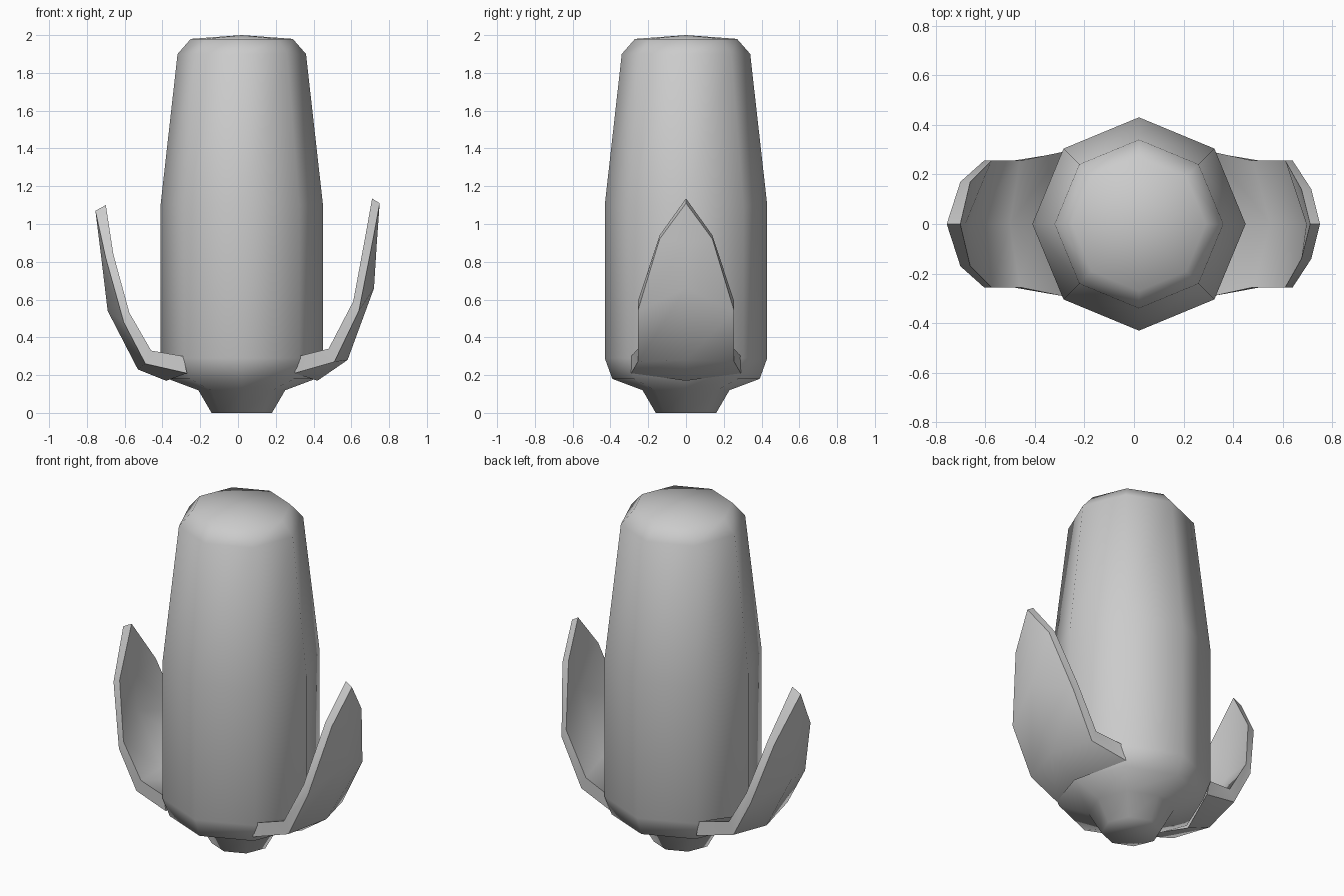
import bpy, bmesh, math

if "Cube" in bpy.data.objects:
    bpy.data.objects.remove(bpy.data.objects["Cube"])


def finish(bm, name):
    bmesh.ops.remove_doubles(bm, verts=bm.verts, dist=0.001)
    bmesh.ops.recalc_face_normals(bm, faces=bm.faces)
    me = bpy.data.meshes.new(name)
    bm.to_mesh(me)
    bm.free()
    ob = bpy.data.objects.new(name, me)
    bpy.context.collection.objects.link(ob)
    bpy.ops.object.select_all(action='DESELECT')
    ob.select_set(True)
    bpy.context.view_layer.objects.active = ob
    bpy.ops.object.shade_smooth_by_angle(angle=math.radians(62))
    return ob


def lathe(name, profile, cx, sides=8):
    bm = bmesh.new()
    rings = [[bm.verts.new((cx + r * math.cos(math.tau * i / sides),
                            r * math.sin(math.tau * i / sides), z))
              for i in range(sides)] for r, z in profile]
    for a, b in zip(rings, rings[1:]):
        for i in range(sides):
            j = (i + 1) % sides
            bm.faces.new((a[i], a[j], b[j], b[i]))
    # flat base and shallow domed top
    bm.faces.new(rings[0])
    apex = bm.verts.new((cx, 0, 2.0))
    for i in range(sides):
        bm.faces.new((rings[-1][i], rings[-1][(i + 1) % sides], apex))
    return finish(bm, name)


def leaf(name, side, rows):
    # each row: half width, outer edge x z, outer midrib x z, offset to inner skin x z
    bm = bmesh.new()
    loops = []
    for w, ex, ez, mx, mz, dx, dz in rows:
        outer = [(ex, -w, ez), (mx, 0, mz), (ex, w, ez)]
        inner = [(x + dx, y, z + dz) for x, y, z in reversed(outer)]
        loops.append([bm.verts.new((side * x, y, z)) for x, y, z in outer + inner])
    for a, b in zip(loops, loops[1:]):
        for i in range(6):
            j = (i + 1) % 6
            bm.faces.new((a[i], a[j], b[j], b[i]))
    for l in (loops[0], loops[-1]):
        bm.faces.new((l[0], l[1], l[4], l[5]))
        bm.faces.new((l[1], l[2], l[3], l[4]))
    bmesh.ops.dissolve_degenerate(bm, dist=0.0005, edges=bm.edges)
    return finish(bm, name)


# Cob body with short stem
lathe("cob_with_stem", [(0.16, 0), (0.23, 0.12), (0.39, 0.18), (0.43, 0.29),
                        (0.43, 1.10), (0.34, 1.90), (0.27, 1.98)], 0.02)

# Taller right husk leaf
leaf("right_leaf", 1, [
    (0.29, 0.30, 0.21, 0.42, 0.17, 0.02, 0.09),
    (0.255, 0.51, 0.27, 0.58, 0.28, -0.03, 0.07),
    (0.255, 0.64, 0.54, 0.72, 0.66, -0.03, 0.05),
    (0.14, 0.715, 0.92, 0.735, 0.90, -0.04, 0.02),
    (0.0, 0.75, 1.11, 0.75, 1.11, -0.04, 0.025)])

# Shorter left husk leaf
leaf("left_leaf", -1, [
    (0.29, 0.27, 0.21, 0.38, 0.17, 0.02, 0.09),
    (0.255, 0.49, 0.26, 0.53, 0.23, -0.03, 0.07),
    (0.255, 0.605, 0.48, 0.69, 0.54, -0.03, 0.05),
    (0.17, 0.70, 0.82, 0.72, 0.79, -0.04, 0.02),
    (0.0, 0.755, 1.07, 0.755, 1.07, -0.055, 0.03)])
